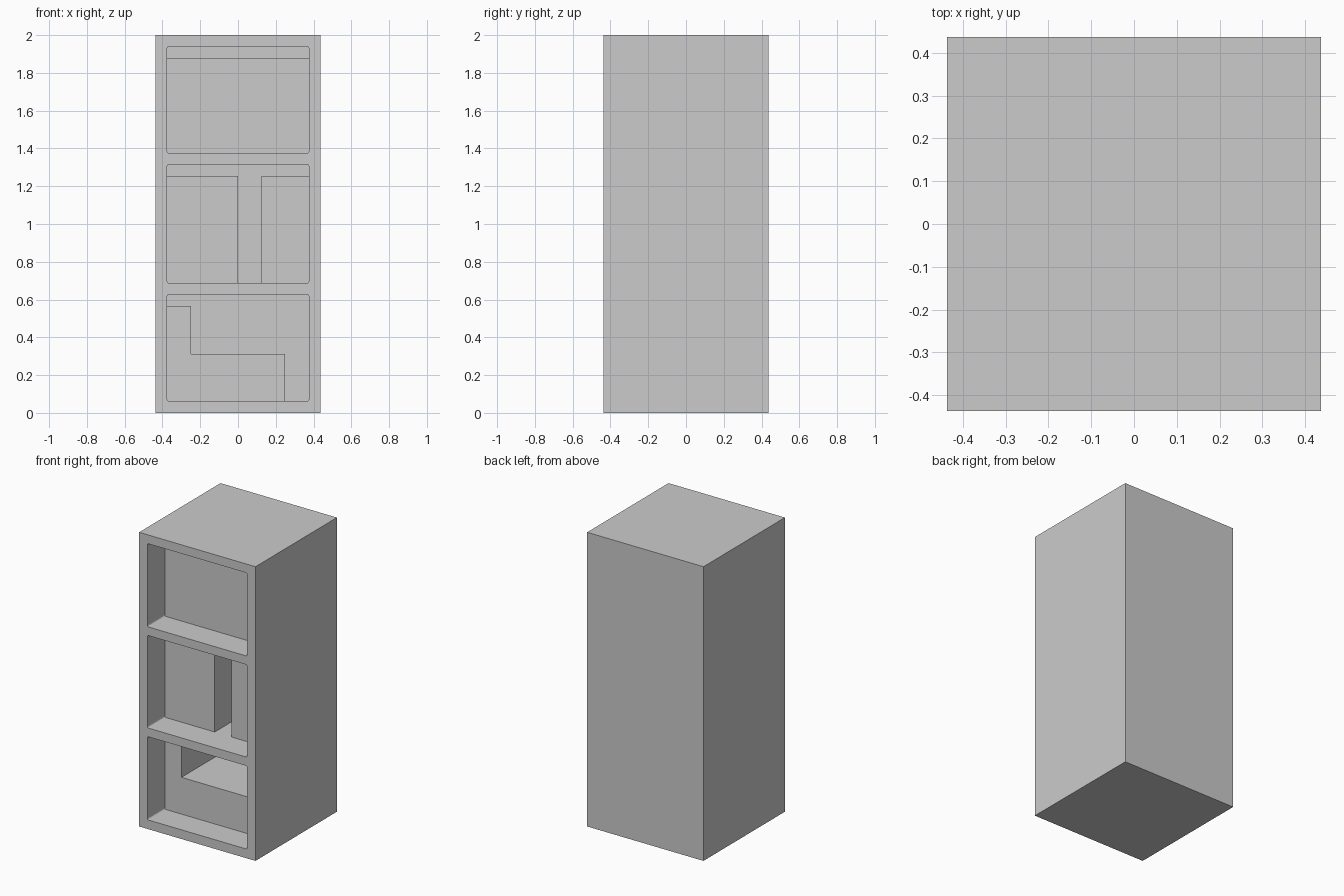
import bpy
import bmesh
from mathutils import Vector

cube = bpy.data.objects.get("Cube")
if cube:
    bpy.data.objects.remove(cube, do_unlink=True)

HALF = 0.4375      # half width and half depth of the case
WALL = 0.0625      # board thickness
INNER = HALF - WALL
BLOCK_FRONT = -0.25
GAP = 0.0625       # space above the inner blocks

grey = bpy.data.materials.new("plain grey")
grey.use_nodes = True
colour = (0.6, 0.6, 0.6, 1)
grey.diffuse_color = colour
grey.node_tree.nodes["Principled BSDF"].inputs["Base Color"].default_value = colour


def prism(name, outline, y0, y1, corner=0):
    """Extrude an x-z outline from y0 back to y1, optionally rounding its corners."""
    bm = bmesh.new()
    face = bm.faces.new([bm.verts.new((x, y0, z)) for x, z in outline])
    made = bmesh.ops.extrude_face_region(bm, geom=[face])["geom"]
    moved = [v for v in made if isinstance(v, bmesh.types.BMVert)]
    bmesh.ops.translate(bm, verts=moved, vec=Vector((0, y1 - y0, 0)))
    if corner:
        edges = [e for e in bm.edges
                 if abs(e.verts[0].co.y - e.verts[1].co.y) > 0.01]
        bmesh.ops.bevel(bm, geom=edges, offset=corner, segments=3,
                        profile=0.5, affect='EDGES')
    bmesh.ops.recalc_face_normals(bm, faces=bm.faces)
    mesh = bpy.data.meshes.new(name)
    bm.to_mesh(mesh)
    bm.free()
    mesh.materials.append(grey)
    obj = bpy.data.objects.new(name, mesh)
    bpy.context.collection.objects.link(obj)
    return obj


def rect(x0, x1, z0, z1):
    return [(x0, z0), (x1, z0), (x1, z1), (x0, z1)]


# Outer case with three openings in the front
case = prism("case", rect(-HALF, HALF, 0, 2), -HALF, HALF)
bays = {"lower": (0.0625, 0.628), "middle": (0.6875, 1.316), "upper": (1.375, 1.94)}
for name, (low, high) in bays.items():
    cutter = prism(name + "_bay_cutter", rect(-INNER, INNER, low, high),
                   -HALF - 0.1, INNER, corner=0.01)
    cutter.hide_render = True
    cutter.hide_set(True)
    cut = case.modifiers.new(name + " bay", 'BOOLEAN')
    cut.operation = 'DIFFERENCE'
    cut.solver = 'EXACT'
    cut.object = cutter

# Upper bay: one wide block
low, high = bays["upper"]
prism("upper_block", rect(-INNER, INNER, low, high - GAP), BLOCK_FRONT, INNER)

# Middle bay: two blocks with a narrow slot between
low, high = bays["middle"]
for side, x0, x1 in (("right", -INNER, 0), ("left", 0.125, INNER)):
    prism("middle_block_" + side, rect(x0, x1, low, high - GAP), BLOCK_FRONT, INNER)

# Lower bay: a stepped block
low, high = bays["lower"]
step = 0.3125
prism("stepped_block",
      [(-INNER, low), (0.25, low), (0.25, step), (-0.25, step),
       (-0.25, high - GAP), (-INNER, high - GAP)], BLOCK_FRONT, INNER)
